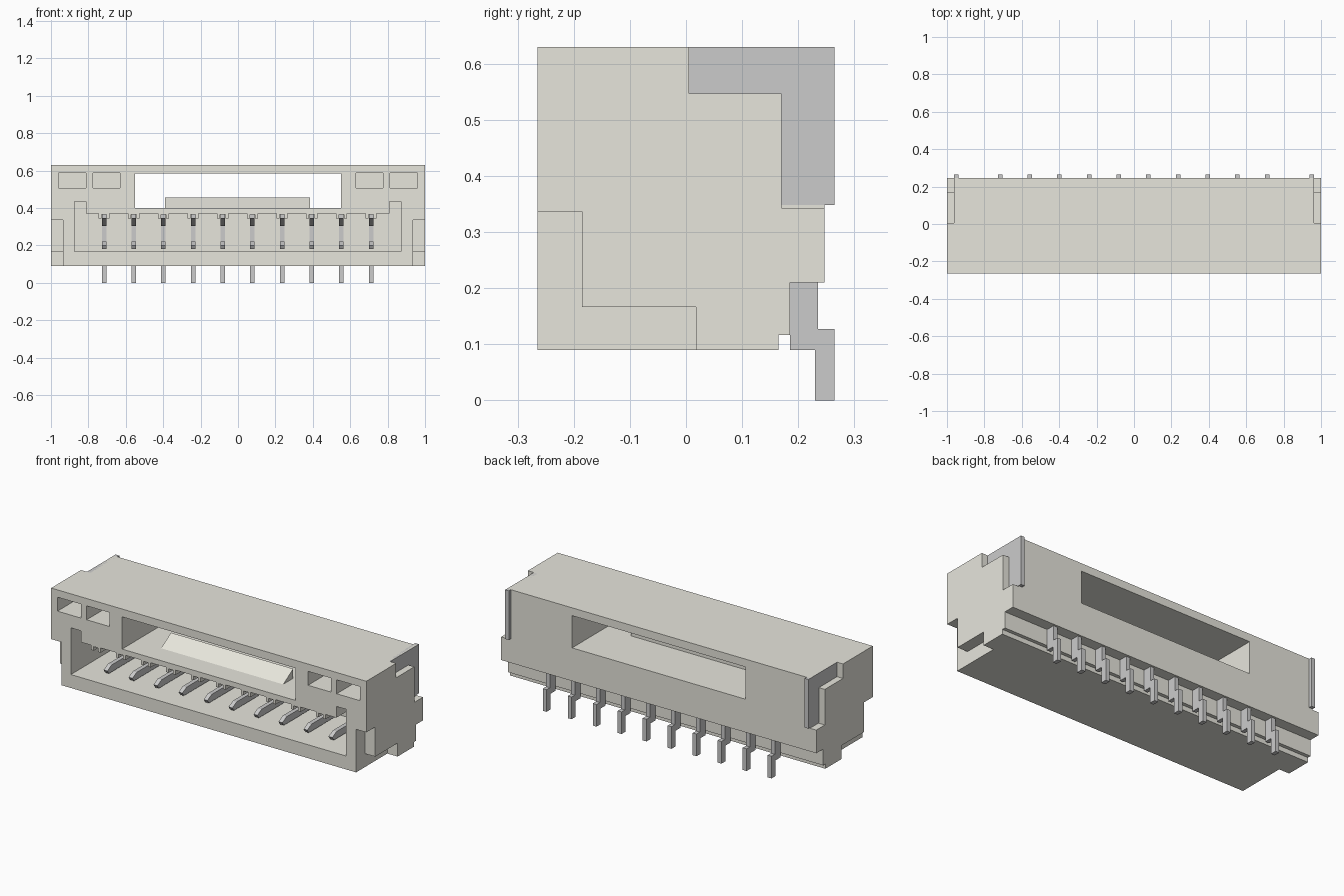
import bpy, bmesh

if "Cube" in bpy.data.objects:
    bpy.data.objects.remove(bpy.data.objects["Cube"])


def prism(name, pts, axis, a, b):
    """Extrude a profile along x (points are y,z) or along y (points are x,z)."""
    bm = bmesh.new()

    def place(p, t):
        return (t, p[0], p[1]) if axis == 'x' else (p[0], t, p[1])
    lo = [bm.verts.new(place(p, a)) for p in pts]
    hi = [bm.verts.new(place(p, b)) for p in pts]
    n = len(pts)
    bm.faces.new(lo)
    bm.faces.new(hi[::-1])
    for i in range(n):
        j = (i + 1) % n
        bm.faces.new((lo[i], hi[i], hi[j], lo[j]))
    bmesh.ops.recalc_face_normals(bm, faces=bm.faces)
    me = bpy.data.meshes.new(name)
    bm.to_mesh(me)
    bm.free()
    ob = bpy.data.objects.new(name, me)
    bpy.context.collection.objects.link(ob)
    return ob


def rect(u0, v0, u1, v1):
    return [(u0, v0), (u1, v0), (u1, v1), (u0, v1)]


def cut(target, cutter):
    cutter.hide_render = True
    m = target.modifiers.new("cut", 'BOOLEAN')
    m.operation = 'DIFFERENCE'
    m.solver = 'EXACT'
    m.object = cutter
    bpy.context.view_layer.objects.active = target
    bpy.ops.object.modifier_apply(modifier=m.name)
    bpy.data.objects.remove(cutter, do_unlink=True)


PINS = [-0.716 + 0.1586 * i for i in range(10)]

# housing block with stepped underside at the rear
housing = prism("housing", [(-.265, .09), (.165, .09), (.165, .117), (.185, .117),
                            (.185, .21), (.247, .21), (.247, .63), (-.265, .63)], 'x', -1, 1)

# window running right through
cut(housing, prism("window_cutter", rect(-.55, .40, .55, .585), 'y', -.4, .4))

# plug cavity, with a slotted guide tooth above every contact
cavity = [(.872, .167), (-.875, .167), (-.875, .435), (-.812, .435), (-.812, .37)]
for x in PINS:
    cavity += [(x - .03, .37), (x - .03, .343), (x - .014, .343), (x - .014, .366),
               (x + .014, .366), (x + .014, .343), (x + .03, .343), (x + .03, .37)]
cavity += [(.81, .37), (.81, .435), (.872, .435)]
cut(housing, prism("cavity_cutter", cavity, 'y', -.4, .13))

rear_notch = [(.005, .7), (.005, .547), (.17, .547), (.17, .343), (.3, .343), (.3, .7)]
front_notch = [(-.3, .05), (-.3, .337), (-.185, .337), (-.185, .167), (.018, .167), (.018, .05)]
tab = [(.005, .63), (.005, .547), (.17, .547), (.17, .348), (.265, .348), (.265, .63)]
for s, side in ((-1, "left"), (1, "right")):
    # front pockets
    for x0, x1 in ((.63, .775), (.812, .96)):
        cut(housing, prism("pocket_cutter", rect(s * x0, .508, s * x1, .588), 'y', -.4, -.03))
    # stepped side notches
    cut(housing, prism("rear_notch_cutter", rear_notch, 'x', s * .96, s * 1.1))
    cut(housing, prism("front_notch_cutter", front_notch, 'x', s * .935, s * 1.1))
    # solder tab plate in the rear notch
    prism(side + "_solder_tab", tab, 'x', s * .939, s * .962)

# locking ramp on the window floor
ramp = prism("locking_ramp", [(-.14, .40), (-.14, .39), (-.05, .39), (-.05, .455)], 'x', -.39, .385)

# forked contacts with a cranked rear tail
contact = [(-.2, .365), (.16, .365), (.16, .21), (.235, .21), (.235, .127), (.265, .127),
           (.265, 0), (.23, 0), (.23, .09), (.185, .09), (.185, .18), (-.165, .18),
           (-.178, .2), (-.14, .22), (.125, .22), (.125, .305), (-.06, .305), (-.2, .345)]
for i, x in enumerate(PINS):
    prism("contact_%d" % (i + 1), contact, 'x', x - .012, x + .012)

# plastic colour
plastic = bpy.data.materials.new("plastic")
plastic.diffuse_color = (.8, .79, .72, 1)
plastic.use_nodes = True
plastic.node_tree.nodes["Principled BSDF"].inputs["Base Color"].default_value = plastic.diffuse_color
for ob in (housing, ramp):
    ob.data.materials.clear()
    ob.data.materials.append(plastic)
